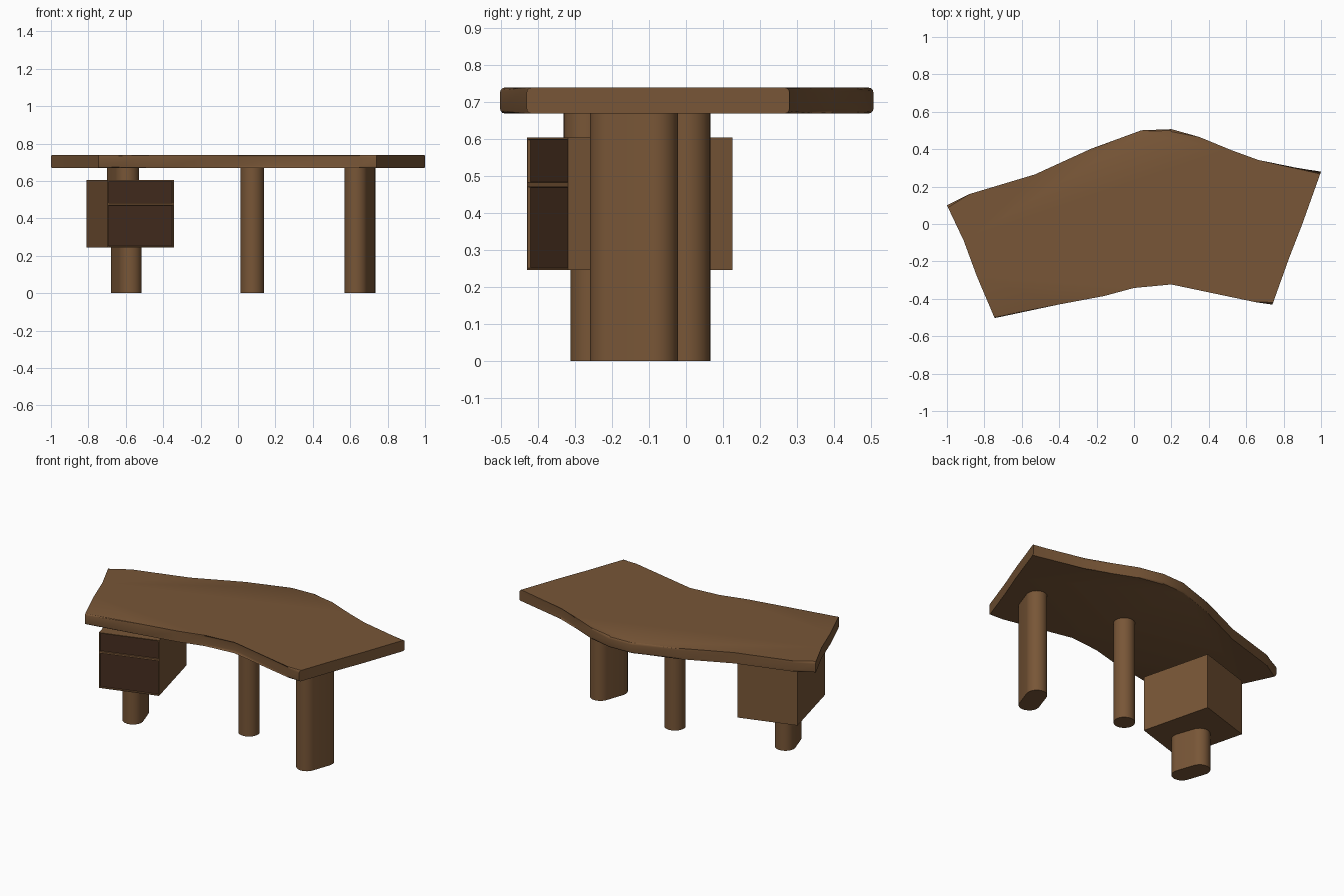
import bpy, bmesh, math
from mathutils import Vector

if "Cube" in bpy.data.objects:
    bpy.data.objects.remove(bpy.data.objects["Cube"])


def material(name, color):
    m = bpy.data.materials.new(name)
    m.diffuse_color = (*color, 1)
    m.use_nodes = True
    m.node_tree.nodes["Principled BSDF"].inputs["Base Color"].default_value = m.diffuse_color
    return m


WOOD = material("brown wood", (0.188, 0.093, 0.038))
DARK = material("dark drawer wood", (0.061, 0.027, 0.014))


def prism(outline, z0, z1):
    """Extrude a counter-clockwise outline from z0 to z1."""
    bm = bmesh.new()
    low = [bm.verts.new((x, y, z0)) for x, y in outline]
    high = [bm.verts.new((x, y, z1)) for x, y in outline]
    bm.faces.new(low[::-1])
    bm.faces.new(high)
    n = len(outline)
    for i in range(n):
        j = (i + 1) % n
        bm.faces.new((low[i], low[j], high[j], high[i]))
    return bm


def finish(bm, name, smooth=True):
    bmesh.ops.recalc_face_normals(bm, faces=bm.faces)
    me = bpy.data.meshes.new(name)
    bm.to_mesh(me)
    bm.free()
    ob = bpy.data.objects.new(name, me)
    bpy.context.collection.objects.link(ob)
    me.materials.append(WOOD)
    me.materials.append(DARK)
    if smooth:
        bpy.ops.object.select_all(action='DESELECT')
        ob.select_set(True)
        bpy.context.view_layer.objects.active = ob
        bpy.ops.object.shade_smooth_by_angle(angle=math.radians(25))
    return ob


def capsule(a, b, r, steps=16):
    """Rounded slot outline around the segment a-b."""
    a, b = Vector(a), Vector(b)
    d = b - a
    ang = math.atan2(d.y, d.x)
    pts = []
    for c, start in ((b, ang - math.pi / 2), (a, ang + math.pi / 2)):
        for i in range(steps + 1):
            t = start + math.pi * i / steps
            pts.append((c.x + r * math.cos(t), c.y + r * math.sin(t)))
    return pts


# desk top: curved front and back edges are eased, the ends stay square
front = [(-0.745, -0.503), (-0.4, -0.43), (-0.16, -0.385), (0, -0.342),
         (0.2, -0.31), (0.65, -0.418), (0.74, -0.431)]
right = [(0.83, -0.18), (0.90, 0.0)]
back = [(1, 0.28), (0.66, 0.33), (0.52, 0.395), (0.35, 0.465), (0.2, 0.507), (0.04, 0.501),
        (-0.23, 0.402), (-0.53, 0.265), (-0.88, 0.16), (-1, 0.1)]
left = [(-0.91, -0.09), (-0.84, -0.28)]
bm = prism(front + right + back + left, 0.669, 0.739)


def eased(e):
    a, b = (v.co.xy for v in e.verts)
    return any((Vector(p) - a).length < 1e-4 and (Vector(q) - b).length < 1e-4
               for side in (front, back) for s, t in zip(side, side[1:])
               for p, q in ((s, t), (t, s)))


bmesh.ops.bevel(bm, geom=[e for e in bm.edges if eased(e)], offset=0.013,
                segments=3, profile=0.5, affect='EDGES')
finish(bm, "desk_top")

# right and middle legs
finish(prism(capsule((0.632, -0.198), (0.672, -0.083), 0.062), 0, 0.675), "right_leg")
ring = [(0.077 + 0.063 * math.cos(t * math.pi / 16),
         0.003 + 0.063 * math.sin(t * math.pi / 16)) for t in range(32)]
finish(prism(ring, 0, 0.675), "middle_leg")

# left leg: lower part under the cabinet, upper part above it
finish(prism(capsule((-0.577, -0.251), (-0.616, -0.138), 0.062), 0, 0.26), "left_leg_lower")
finish(prism(capsule((-0.593, -0.267), (-0.636, -0.145), 0.064), 0.59, 0.675), "left_leg_upper")

# drawer cabinet: front split in two, each half inset and recessed
A, B = Vector((-0.697, -0.43)), Vector((-0.343, -0.319))
depth = Vector((-0.113, 0.4445))
bm = prism([A, B, B + depth, A + depth], 0.245, 0.604)
bm.normal_update()
fwd = Vector((B.y - A.y, A.x - B.x, 0)).normalized()
face = max(bm.faces, key=lambda f: f.normal.dot(fwd))
bmesh.ops.bisect_plane(bm, geom=[face] + list(face.edges) + list(face.verts),
                       plane_co=(0, 0, 0.476), plane_no=(0, 0, 1))
bm.normal_update()
halves = [f for f in bm.faces if f.normal.dot(fwd) > 0.99]
bmesh.ops.inset_individual(bm, faces=halves, thickness=0.008, depth=0)
bmesh.ops.inset_individual(bm, faces=halves, thickness=0.002, depth=-0.008)
for f in halves:
    f.material_index = 1
finish(bm, "drawer_cabinet", smooth=False)
